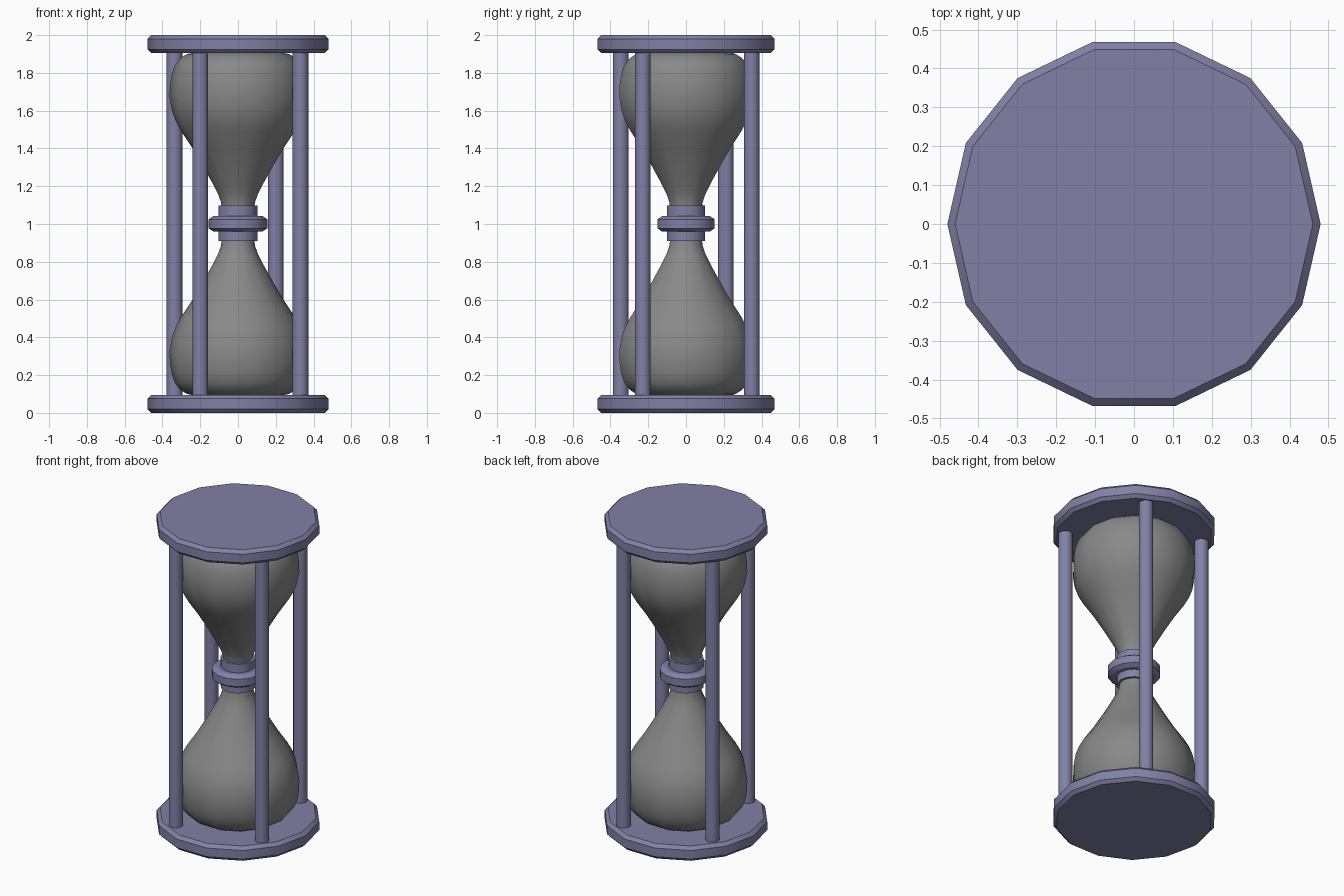
import bpy, bmesh
from math import sin, cos, tau, radians

if "Cube" in bpy.data.objects:
    bpy.data.objects.remove(bpy.data.objects["Cube"])

SIDES = 14


def material(name, color):
    mat = bpy.data.materials.new(name)
    mat.diffuse_color = (*color, 1)
    mat.use_nodes = True
    mat.node_tree.nodes["Principled BSDF"].inputs["Base Color"].default_value = mat.diffuse_color
    return mat


wood = material("violet_wood", (0.22, 0.22, 0.38))
glass = material("dark_glass", (0.25, 0.25, 0.25))


def lathe(name, profile, mat, center=(0, 0)):
    """Spin (radius, z) points around a vertical axis and cap both ends."""
    bm = bmesh.new()
    rings = [[bm.verts.new((r * cos(tau * i / SIDES), r * sin(tau * i / SIDES), z))
              for i in range(SIDES)] for r, z in profile]
    for a, b in zip(rings, rings[1:]):
        for i in range(SIDES):
            j = (i + 1) % SIDES
            bm.faces.new((a[i], a[j], b[j], b[i]))
    bm.faces.new(rings[0][::-1])
    bm.faces.new(rings[-1])
    bmesh.ops.recalc_face_normals(bm, faces=bm.faces)
    mesh = bpy.data.meshes.new(name)
    bm.to_mesh(mesh)
    bm.free()
    mesh.materials.append(mat)
    ob = bpy.data.objects.new(name, mesh)
    bpy.context.collection.objects.link(ob)
    ob.location = (*center, 0)
    bpy.ops.object.select_all(action='DESELECT')
    ob.select_set(True)
    bpy.context.view_layer.objects.active = ob
    bpy.ops.object.shade_smooth_by_angle(angle=radians(30))
    return ob


def flip(profile):
    """Mirror a profile about the waist at z = 1."""
    return [(r, 2 - z) for r, z in reversed(profile)]


# End plates with chamfered rims
plate = [(0.46, 0), (0.48, 0.02), (0.48, 0.075), (0.46, 0.095)]
lathe("base_plate", plate, wood)
lathe("top_plate", flip(plate), wood)

# Glass bulbs
bulb = [(0.22, 0.09), (0.27, 0.10), (0.305, 0.122), (0.335, 0.16), (0.352, 0.21),
        (0.361, 0.27), (0.362, 0.33), (0.35, 0.40), (0.33, 0.455), (0.30, 0.51),
        (0.24, 0.60), (0.187, 0.69), (0.137, 0.78), (0.106, 0.84), (0.09, 0.885),
        (0.085, 0.93)]
lathe("lower_bulb", bulb, glass)
lathe("upper_bulb", flip(bulb), glass)

# Waist collar and its chamfered ring
lathe("waist_collar", [(0.103, 0.91), (0.103, 1.097)], wood)
lathe("waist_ring", [(0.13, 0.96), (0.155, 0.977), (0.155, 1.025), (0.13, 1.042)], wood)

# Four posts
for k, c in enumerate([(-0.2, -0.345), (0.33, -0.228), (0.2, 0.348), (-0.336, 0.211)]):
    lathe(f"post_{k + 1}", [(0.042, 0.05), (0.042, 1.95)], wood, c)
